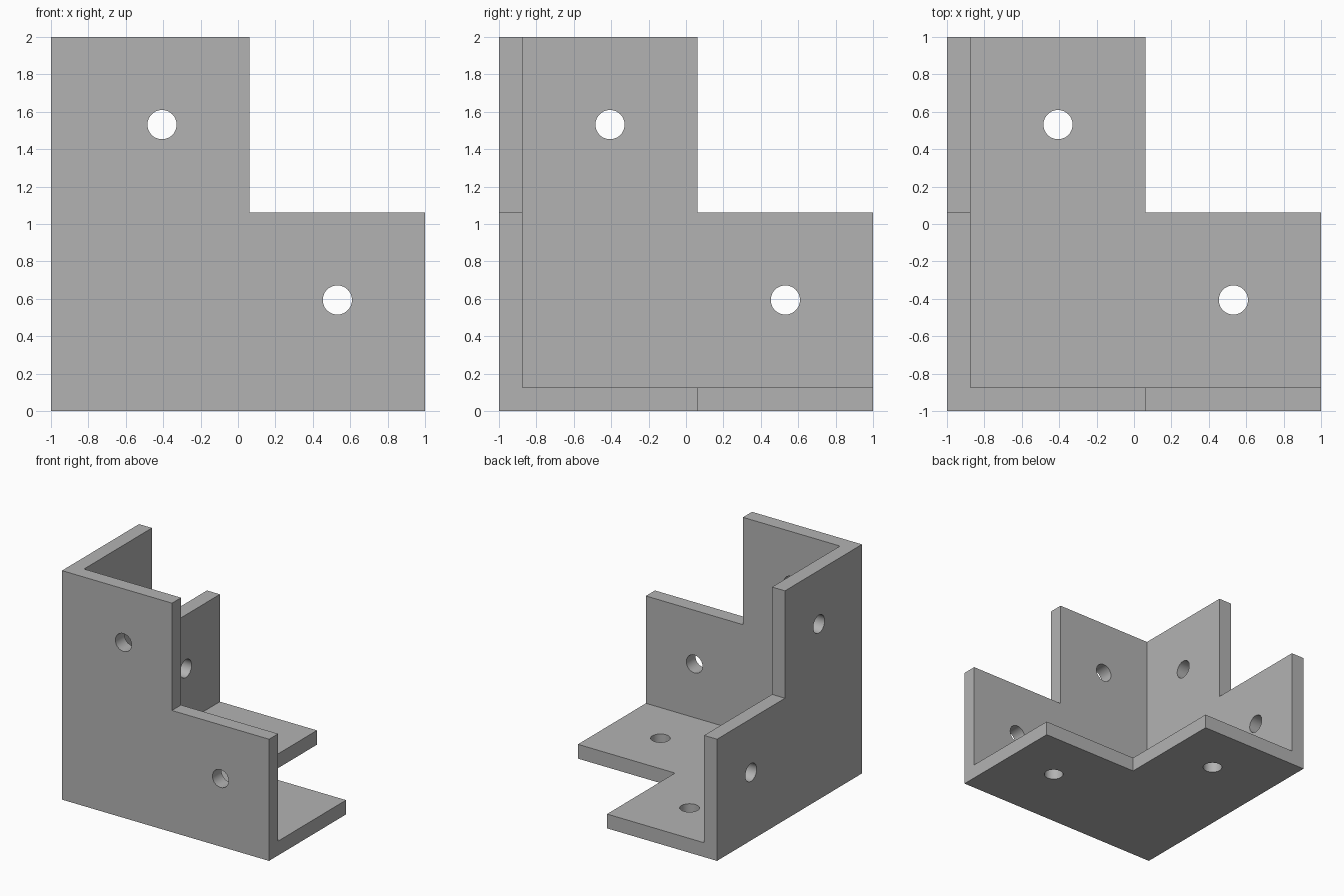
import bpy
import math
from mathutils import Vector

if "Cube" in bpy.data.objects:
    bpy.data.objects.remove(bpy.data.objects["Cube"], do_unlink=True)

SIZE = 2.0
WALL = 0.125
ARM = 1.0625          # width of each arm, measured from the outer corner
HOLE_R = 0.078
NEAR = (WALL + ARM) / 2
FAR = (ARM + SIZE) / 2
CORNER = Vector((-1, -1, 0))


def box(name, low, high):
    """Box between two points measured from the outer corner."""
    low, high = Vector(low), Vector(high)
    bpy.ops.mesh.primitive_cube_add(size=1, location=CORNER + (low + high) / 2)
    ob = bpy.context.object
    ob.name = name
    ob.scale = high - low
    bpy.ops.object.transform_apply(location=True, rotation=True, scale=True)
    return ob


def drill(name, centre, axis):
    """Cylinder through one plate along the given axis."""
    turn = [(0, math.pi / 2, 0), (math.pi / 2, 0, 0), (0, 0, 0)][axis]
    bpy.ops.mesh.primitive_cylinder_add(
        vertices=48, radius=HOLE_R, depth=WALL * 3,
        location=CORNER + Vector(centre), rotation=turn)
    ob = bpy.context.object
    ob.name = name
    return ob


def cut(target, cutter):
    cutter.hide_render = True
    mod = target.modifiers.new("cut", 'BOOLEAN')
    mod.operation = 'DIFFERENCE'
    mod.solver = 'EXACT'
    mod.object = cutter
    bpy.context.view_layer.objects.active = target
    bpy.ops.object.modifier_apply(modifier=mod.name)
    bpy.data.objects.remove(cutter, do_unlink=True)


# Solid block hollowed into three plates meeting at a corner
bracket = box("corner_bracket", (0, 0, 0), (SIZE,) * 3)
cut(bracket, box("cavity", (WALL,) * 3, (SIZE + 1,) * 3))

# Each plate gets a square notch and a screw hole in each arm
for axis in range(3):
    a, b = [i for i in range(3) if i != axis]
    low = [ARM] * 3
    low[axis] = -1
    high = [SIZE + 1] * 3
    high[axis] = WALL * 2
    cut(bracket, box("notch", low, high))
    for u, v in ((NEAR, FAR), (FAR, NEAR)):
        centre = [WALL / 2] * 3
        centre[a], centre[b] = u, v
        cut(bracket, drill("screw_hole", centre, axis))

# Plain grey finish
grey = bpy.data.materials.new("plain_grey")
grey.use_nodes = True
colour = (0.45, 0.45, 0.45, 1)
grey.diffuse_color = colour
grey.node_tree.nodes["Principled BSDF"].inputs["Base Color"].default_value = colour
bracket.data.materials.clear()
bracket.data.materials.append(grey)

# Smooth hole walls, sharp plate edges
bpy.ops.object.select_all(action='DESELECT')
bracket.select_set(True)
bpy.context.view_layer.objects.active = bracket
bpy.ops.object.shade_smooth_by_angle(angle=math.radians(30))
